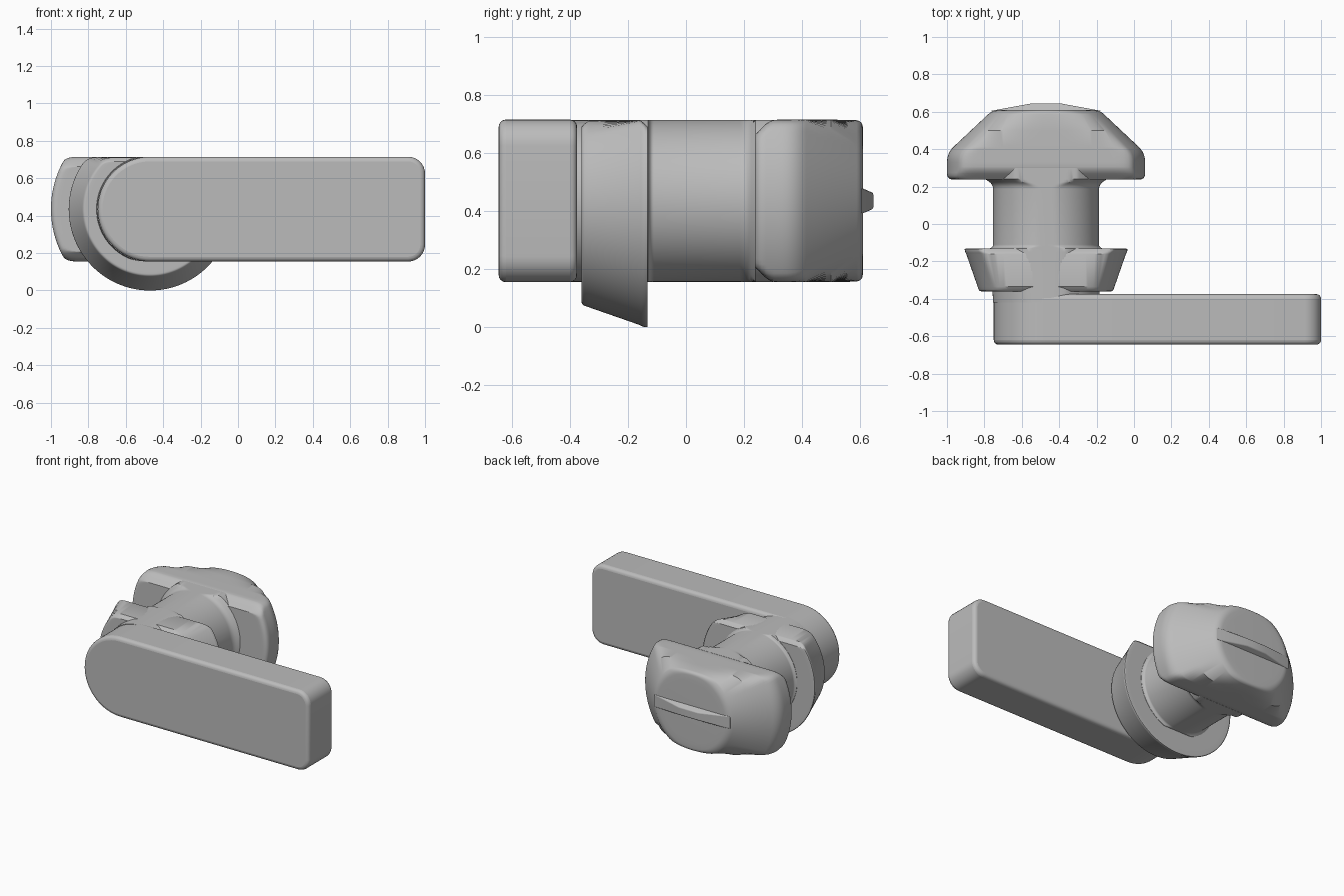
import bpy, bmesh, math
from mathutils import Vector

cube = bpy.data.objects.get("Cube")
if cube:
    bpy.data.objects.remove(cube, do_unlink=True)

AXIS_X, AXIS_Z = -0.47, 0.435   # turning axis, parallel to y
HALF = 0.28                     # half height of the flattened body
STEPS = 192

grey = bpy.data.materials.new("grey_plastic")
grey.use_nodes = True
grey.diffuse_color = (0.5, 0.5, 0.5, 1)
grey.node_tree.nodes["Principled BSDF"].inputs["Base Color"].default_value = (0.5, 0.5, 0.5, 1)


def soft_min(a, b, k):
    """Minimum of two values with a rounded transition."""
    h = max(k - abs(a - b), 0) / k
    return min(a, b) - h * h * k / 4


def rounded(points):
    """Round the corners of a (y, radius, corner size) profile."""
    out = []
    for i, (y, r, size) in enumerate(points):
        p = Vector((y, r))
        if size == 0:
            out.append(p)
            continue
        a, b = (Vector(points[j][:2]) - p for j in (i - 1, i + 1))
        a, b = p + a.normalized() * size, p + b.normalized() * size
        for s in range(7):
            t = s / 6
            out.append(a * (1 - t) ** 2 + p * 2 * t * (1 - t) + b * t * t)
    return out


def finish(name, bm, bevel=0):
    bmesh.ops.recalc_face_normals(bm, faces=bm.faces)
    mesh = bpy.data.meshes.new(name)
    bm.to_mesh(mesh)
    bm.free()
    mesh.materials.append(grey)
    obj = bpy.data.objects.new(name, mesh)
    bpy.context.collection.objects.link(obj)
    if bevel:
        mod = obj.modifiers.new("edge_rounding", "BEVEL")
        mod.width, mod.segments = bevel, 4
        mod.limit_method, mod.angle_limit = "ANGLE", math.radians(40)
        mod.use_clamp_overlap = False
    bpy.ops.object.select_all(action="DESELECT")
    obj.select_set(True)
    bpy.context.view_layer.objects.active = obj
    bpy.ops.object.shade_smooth_by_angle(angle=math.radians(32))
    return obj


def turned(name, profile, limit, cut_below, soft=0.05):
    """Turned solid along y, flattened at limit(y) above and maybe below."""
    bm = bmesh.new()
    rings = []
    for y, r in rounded(profile):
        ring = []
        for i in range(STEPS):
            a = math.tau * i / STEPS
            s = math.sin(a)
            d = r
            if s > 0.01 or (cut_below and s < -0.01):
                d = soft_min(r, limit(y) / abs(s), soft)
            ring.append(bm.verts.new((AXIS_X + d * math.cos(a), y, AXIS_Z + d * s)))
        rings.append(ring)
    for p, q in zip(rings, rings[1:]):
        for i in range(STEPS):
            j = (i + 1) % STEPS
            bm.faces.new((p[i], p[j], q[j], q[i]))
    bm.faces.new(rings[0])
    bm.faces.new(rings[-1])
    return finish(name, bm)


# Shaft with small fillets where it meets the collar and the head
turned("shaft",
       [(-0.42, 0.283, 0), (-0.15, 0.30, 0), (-0.13, 0.30, 0), (-0.12, 0.283, 0.01),
        (0.21, 0.283, 0.025), (0.24, 0.325, 0), (0.3, 0.325, 0)],
       lambda y: HALF - 0.001, True, 0.004)

# Tapered collar, flat on top only
turned("collar",
       [(-0.36, 0.33, 0), (-0.36, 0.357, 0.012), (-0.335, 0.366, 0), (-0.16, 0.427, 0),
        (-0.145, 0.435, 0.012), (-0.132, 0.435, 0.008), (-0.132, 0.40, 0)],
       lambda y: soft_min(HALF, HALF - 0.025 + min(y + 0.36, -0.132 - y), 0.015),
       False, 0.03)

# Head: cylinder rim and cone, flat above and below, chamfered underneath
turned("head",
       [(0.237, 0.48, 0), (0.237, 0.53, 0.035), (0.29, 0.53, 0.015), (0.38, 0.53, 0.05),
        (0.50, 0.402, 0), (0.608, 0.287, 0.03), (0.61, 0.22, 0)],
       lambda y: soft_min(HALF, 0.228 + y - 0.237, 0.025), True)

# Lever: round end on the axis, softly cornered far end
bm = bmesh.new()
outline = []
for i in range(41):
    a = math.pi / 2 + math.pi * i / 40
    outline.append((AXIS_X + HALF * math.cos(a), AXIS_Z + HALF * math.sin(a)))
corner = 0.09
for side in (-1, 1):
    for i in range(9):
        a = math.pi / 2 * (i / 8 + (side - 1) / 2)
        outline.append((1 - corner + corner * math.cos(a),
                        AXIS_Z + side * (HALF - corner) + corner * math.sin(a)))
face = bm.faces.new([bm.verts.new((x, -0.645, z)) for x, z in outline])
out = bmesh.ops.extrude_face_region(bm, geom=[face])
bmesh.ops.translate(bm, vec=(0, 0.27, 0),
                    verts=[g for g in out["geom"] if isinstance(g, bmesh.types.BMVert)])
finish("lever", bm, 0.025)

# Raised pointer ridge on the back of the head
bm = bmesh.new()
bmesh.ops.create_cube(bm, size=2)
for v in bm.verts:
    top = v.co.y > 0
    v.co = (AXIS_X + v.co.x * (0.075 if top else 0.3),
            0.645 if top else 0.604,
            AXIS_Z + v.co.z * (0.027 if top else 0.045))
finish("pointer_ridge", bm, 0.006)
